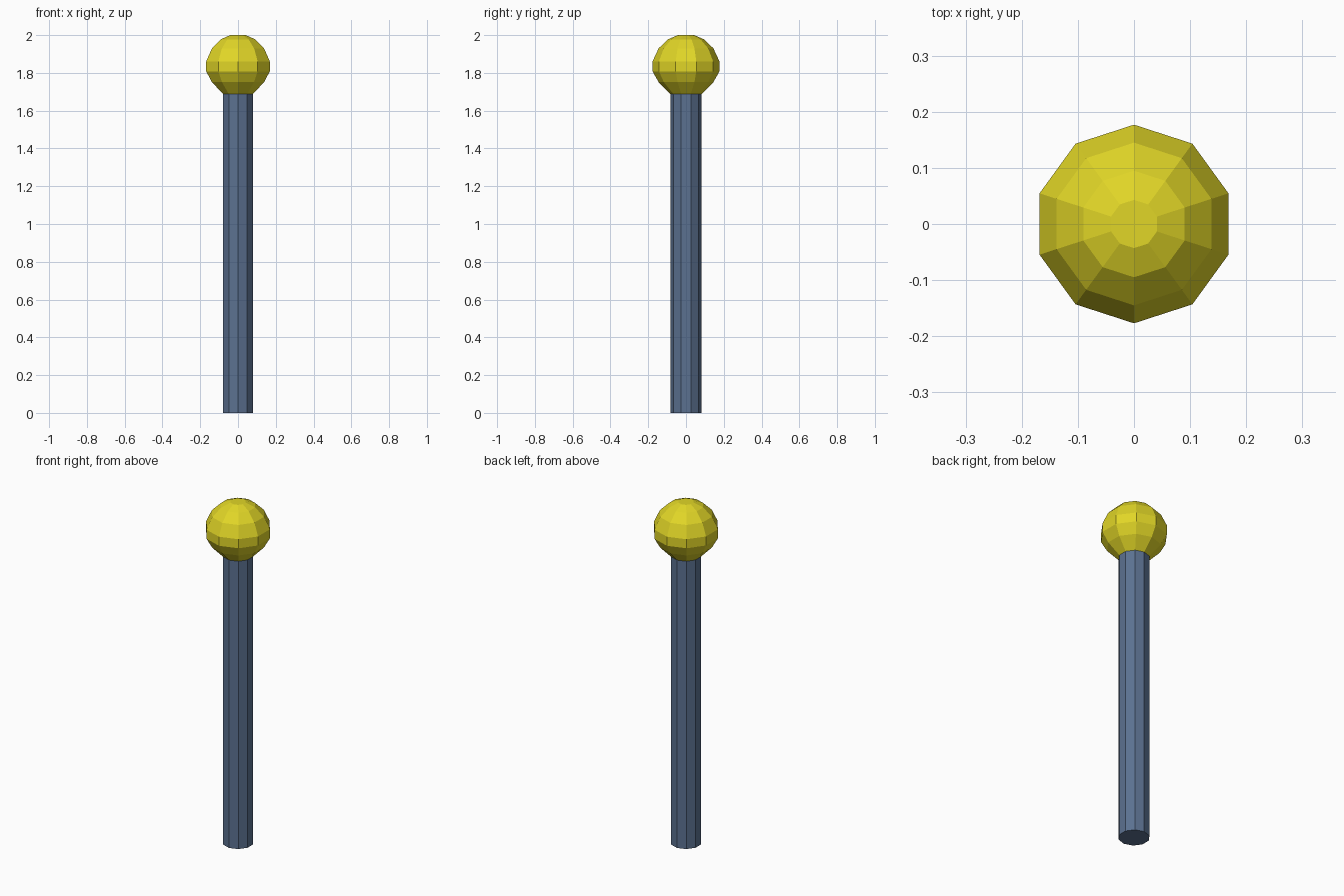
import bpy, bmesh
from math import sin, cos, pi

if "Cube" in bpy.data.objects:
    bpy.data.objects.remove(bpy.data.objects["Cube"])

SIDES = 10


def material(name, color):
    m = bpy.data.materials.new(name)
    m.diffuse_color = (*color, 1)
    m.use_nodes = True
    m.node_tree.nodes["Principled BSDF"].inputs["Base Color"].default_value = m.diffuse_color
    return m


def lathe(name, profile, mat):
    """Flat-shaded ten-sided solid from (radius, z) pairs, bottom to top."""
    bm = bmesh.new()
    rings = [[bm.verts.new((r * cos(pi / 2 + 2 * pi * i / SIDES),
                            r * sin(pi / 2 + 2 * pi * i / SIDES), z))
              for i in range(SIDES)] for r, z in profile]
    for low, high in zip(rings, rings[1:]):
        for i in range(SIDES):
            j = (i + 1) % SIDES
            bm.faces.new((low[i], low[j], high[j], high[i]))
    bm.faces.new(rings[0][::-1])
    bm.faces.new(rings[-1])
    mesh = bpy.data.meshes.new(name)
    bm.to_mesh(mesh)
    bm.free()
    mesh.materials.append(mat)
    obj = bpy.data.objects.new(name, mesh)
    bpy.context.collection.objects.link(obj)
    return obj


# Straight pole
lathe("pole", [(0.083, 0), (0.083, 1.688)],
      material("blue_grey", (0.105, 0.165, 0.28)))

# Faceted ball on top
lathe("ball", [(0.083, 1.688), (0.145, 1.751), (0.177, 1.808), (0.177, 1.861),
               (0.145, 1.93), (0.095, 1.978), (0.043, 2.0)],
      material("yellow", (0.75, 0.67, 0.02)))
